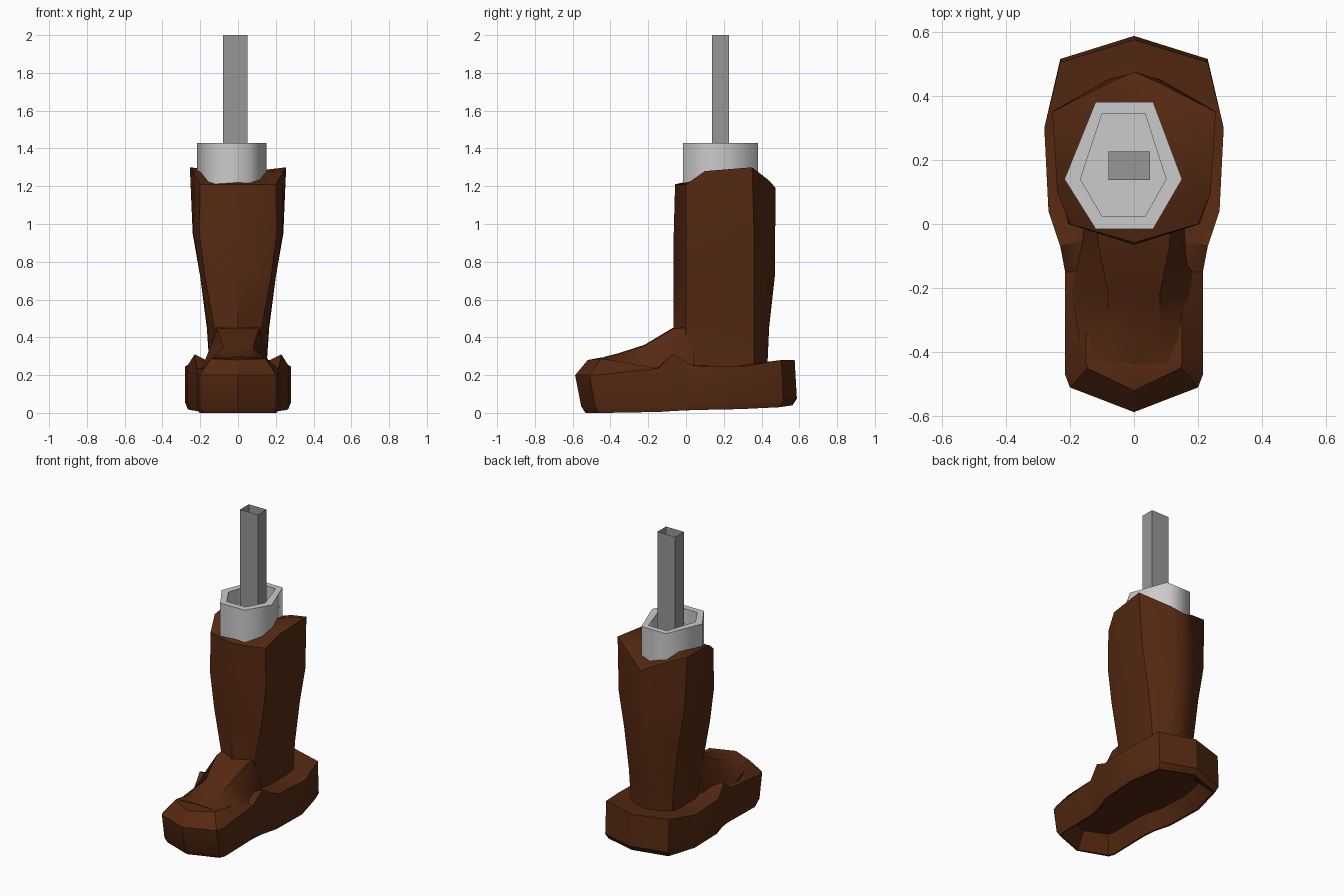
import bpy, bmesh, math

if "Cube" in bpy.data.objects:
    bpy.data.objects.remove(bpy.data.objects["Cube"])


def material(name, rgb):
    m = bpy.data.materials.new(name)
    m.diffuse_color = (*rgb, 1)
    m.use_nodes = True
    m.node_tree.nodes["Principled BSDF"].inputs["Base Color"].default_value = m.diffuse_color
    return m


def mirror_ring(half):
    """Close a half outline (first and last point on x = 0) into a full loop."""
    return half + [(-x, y, z) for x, y, z in half[-2:0:-1]]


def loft(name, rings, mat=None, cap_start=True, cap_end=True, tip=None, smooth=30):
    """Skin a list of equal-length rings, cap the ends, mark sharp edges."""
    bm = bmesh.new()
    loops = [[bm.verts.new(p) for p in r] for r in rings]
    n = len(rings[0])
    for a, b in zip(loops, loops[1:]):
        for i in range(n):
            j = (i + 1) % n
            bm.faces.new((a[i], a[j], b[j], b[i]))
    if cap_start:
        bm.faces.new(loops[0][::-1])
    if tip:
        t = bm.verts.new(tip)
        for i in range(n):
            bm.faces.new((loops[-1][i], loops[-1][(i + 1) % n], t))
    elif cap_end:
        bm.faces.new(loops[-1])
    bmesh.ops.remove_doubles(bm, verts=bm.verts, dist=1e-5)
    bmesh.ops.recalc_face_normals(bm, faces=bm.faces)
    for f in bm.faces:
        f.smooth = True
    for e in bm.edges:
        e.smooth = e.calc_face_angle(0) < math.radians(smooth)
    me = bpy.data.meshes.new(name)
    bm.to_mesh(me)
    bm.free()
    ob = bpy.data.objects.new(name, me)
    bpy.context.collection.objects.link(ob)
    if mat:
        me.materials.append(mat)
    return ob


leather = material("brown_leather", (0.092, 0.022, 0.006))
dark_grey = material("dark_grey", (0.31, 0.31, 0.31))

# Foot: half outline from heel to toe as x, y, wall bottom, wall top
outline = [(0, .587, .06, .28), (.23, .515, .05, .28), (.28, .30, .04, .245),
           (.267, .04, .035, .25), (.23, -.07, .03, .31), (.215, -.15, .025, .235),
           (.215, -.47, .02, .20), (.20, -.51, .02, .20), (0, -.587, .02, .20)]
# Upper edge where the foot meets shaft, instep and toe cap
upper = [(0, .40, .26), (.12, .36, .26), (.13, .28, .25), (.14, .06, .25),
         (.15, -.05, .27), (.15, -.15, .24), (.15, -.43, .285),
         (.145, -.45, .287), (0, -.52, .28)]


def toe_lean(y):
    """The toe wall slopes in towards the ground."""
    return y * .945 if y < -.4 else y


foot_rings = [
    [(x * .70, y * .80, .11) for x, y, b, t in outline],        # hollow underside
    [(x * .91, toe_lean(y) * .94, b - .018) for x, y, b, t in outline],
    [(x * .95, toe_lean(y) * .96, b - .02) for x, y, b, t in outline],
    [(x, toe_lean(y), b + .015) for x, y, b, t in outline],
    [(x, y * (.98 if y > .4 else 1), t) for x, y, b, t in outline],
    upper,
    [(x * .1, y, z + .006 * (x > 0)) for x, y, z in upper]]
loft("foot", [mirror_ring(r) for r in foot_rings], leather)

# Instep: sections along y as y, foot half-width, foot z, ridge half-width, ridge z
sections = [(-.435, .15, .283, .10, .296), (-.36, .17, .25, .085, .315),
            (-.22, .195, .225, .08, .36), (-.07, .165, .26, .11, .45),
            (.04, .15, .26, .12, .46)]
loft("instep", [[(-w, y, .15), (-w, y, zl), (-t, y, zt - .005), (0, y, zt),
                 (t, y, zt - .005), (w, y, zl), (w, y, .15)]
                for y, w, zl, t, zt in sections], leather)

# Shaft: z, half-widths at front corner, side and back corner, back y
levels = [(.23, .12, .15, .15, .43), (.45, .125, .16, .165, .44),
          (.72, .175, .20, .20, .47), (.95, .205, .235, .24, .472)]
shaft_rings = [mirror_ring([(0, -.065, z), (f, 0, z), (s, .12, z), (b, .36, z),
                            (.08, yb - .02, z), (0, yb, z)])
               for z, f, s, b, yb in levels]
shaft_rings.append(mirror_ring([(0, -.058, 1.21), (.20, 0, 1.21), (.24, .10, 1.28),
                                (.255, .35, 1.30), (.08, .44, 1.23), (0, .475, 1.19)]))
loft("shaft", shaft_rings, leather, tip=(0, .2, 1.27), smooth=42)

# Collar: six-sided cup set into the shaft top
outer = [(-.12, -.015), (.06, -.015), (.15, .14), (.06, .38), (-.12, .38), (-.217, .14)]
inner = [(-.10, .025), (.035, .025), (.10, .14), (.035, .343), (-.10, .343), (-.167, .14)]
loft("collar", [[(x, y, z) for x, y in ring] for ring, z in
                ((outer, 1.17), (outer, 1.43), (inner, 1.43), (inner, 1.33))], smooth=75)

# Post: thin open-topped square tube
square = [(-.08, .137), (.05, .137), (.05, .227), (-.08, .227)]
loft("post", [[(x, y, z) for x, y in square] for z in (1.335, 2.0)],
     dark_grey, cap_end=False)
